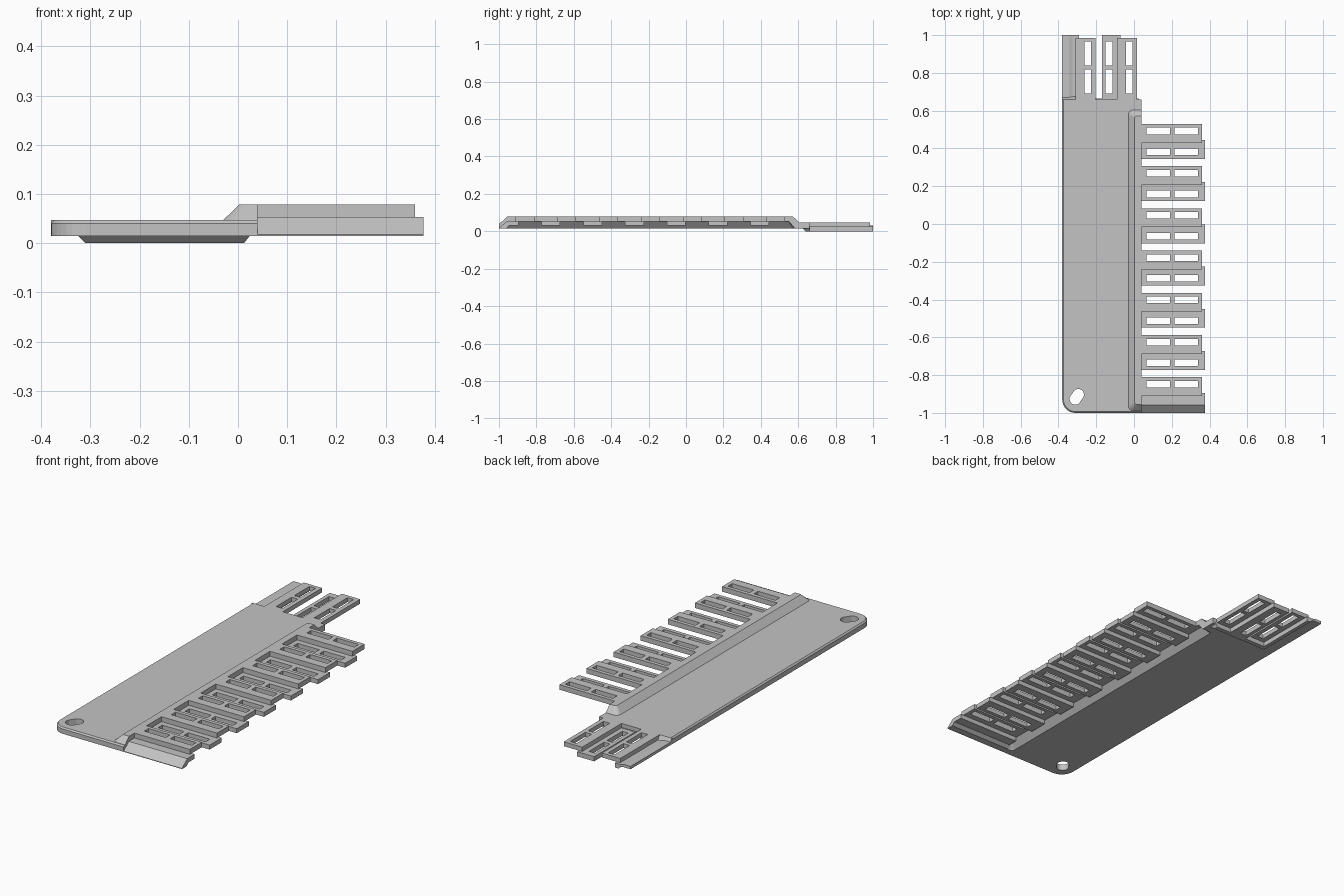
import bpy, bmesh, math
from mathutils import Vector

cube = bpy.data.objects.get("Cube")
if cube:
    bpy.data.objects.remove(cube, do_unlink=True)

GREY = (0.55, 0.55, 0.55, 1)
grey = bpy.data.materials.new("plain grey")
grey.use_nodes = True
grey.diffuse_color = GREY
grey.node_tree.nodes["Principled BSDF"].inputs["Base Color"].default_value = GREY


def finish(name, bm):
    bmesh.ops.recalc_face_normals(bm, faces=bm.faces)
    mesh = bpy.data.meshes.new(name)
    bm.to_mesh(mesh)
    bm.free()
    mesh.materials.append(grey)
    obj = bpy.data.objects.new(name, mesh)
    bpy.context.scene.collection.objects.link(obj)
    return obj


def loft(name, layers):
    """Solid through a stack of matching rings of 3D points."""
    bm = bmesh.new()
    rings = [[bm.verts.new(p) for p in ring] for ring in layers]
    n = len(rings[0])
    for a, b in zip(rings, rings[1:]):
        for i in range(n):
            j = (i + 1) % n
            bm.faces.new((a[i], a[j], b[j], b[i]))
    bm.faces.new(rings[0])
    bm.faces.new(rings[-1])
    return finish(name, bm)


def outline(x0, x1, y0, y1, z, r_front=0, r_back=0, steps=8):
    """Rectangle whose two left corners can be rounded."""
    ring = [(x1, y0, z), (x1, y1, z)]
    for r, cy, start in ((r_back, y1 - r_back, 90), (r_front, y0 + r_front, 180)):
        if not r:
            ring.append((x0, cy, z))
            continue
        for k in range(steps + 1):
            a = math.radians(start + 90 * k / steps)
            ring.append((x0 + r + r * math.cos(a), cy + r * math.sin(a), z))
    return ring


def slotted(name, xs, ys, z0, z1):
    """Flat finger; every odd grid cell in both directions is a slot."""
    bm = bmesh.new()
    grid = [[bm.verts.new((x, y, z0)) for y in ys] for x in xs]
    for i in range(len(xs) - 1):
        for j in range(len(ys) - 1):
            if not (i % 2 and j % 2):
                bm.faces.new((grid[i][j], grid[i + 1][j],
                              grid[i + 1][j + 1], grid[i][j + 1]))
    top = bmesh.ops.extrude_face_region(bm, geom=bm.faces[:])["geom"]
    bmesh.ops.translate(bm, vec=(0, 0, z1 - z0),
                        verts=[v for v in top if isinstance(v, bmesh.types.BMVert)])
    return finish(name, bm)


def extrude(name, profile, axis, a, b):
    """Extrude a 2D profile along x or y."""
    place = (lambda p, t: (t, *p)) if axis == "x" else (lambda p, t: (p[0], t, p[1]))
    return loft(name, [[place(p, t) for p in profile] for t in (a, b)])


def combine(obj, other, operation):
    """Boolean the helper into obj and discard the helper."""
    other.hide_render = True
    mod = obj.modifiers.new("combine", "BOOLEAN")
    mod.operation, mod.object, mod.solver = operation, other, "EXACT"
    graph = bpy.context.evaluated_depsgraph_get()
    mesh = bpy.data.meshes.new_from_object(obj.evaluated_get(graph))
    obj.modifiers.clear()
    obj.data = mesh
    bpy.data.objects.remove(other, do_unlink=True)


BASE, TOP = 0.015, 0.047
HIGH, MID, LOW = 0.079, 0.053, 0.03

# Main plate with a chamfered, rounded front corner
plate = loft("main_plate", [
    outline(-0.38, 0.04, -1, 0.66, BASE, r_front=0.07),
    outline(-0.38, 0.04, -1, 0.66, 0.04, r_front=0.07),
    outline(-0.373, 0.04, -0.993, 0.66, TOP, r_front=0.063)])

# Raised ridge along the comb side, hollow underneath
ridge = loft("ridge", [
    outline(-0.037, 0.04, -0.997, 0.612, 0.04, 0.03, 0.03),
    outline(0.003, 0.04, -0.955, 0.572, HIGH, 0.012, 0.012)])
combine(plate, ridge, "UNION")
hollow = loft("hollow", [
    outline(-0.025, 0.1, -0.975, 0.59, 0.005, 0.02, 0.02),
    outline(0.015, 0.1, -0.935, 0.55, MID, 0.01, 0.01)])
combine(plate, hollow, "DIFFERENCE")

# Slanted hanging hole
centre, along = Vector((-0.303, -0.915)), math.radians(55)
ring = []
for k in range(24):
    a = 2 * math.pi * (k + 0.5) / 24
    shift = 0.014 if math.cos(a) > 0 else -0.014
    p = Vector((0.03 * math.cos(a) + shift, 0.03 * math.sin(a)))
    c, s = math.cos(along), math.sin(along)
    ring.append((centre.x + c * p.x - s * p.y, centre.y + s * p.x + c * p.y))
hole = loft("hole", [[(x, y, z) for x, y in ring] for z in (-0.1, 0.2)])
combine(plate, hole, "DIFFERENCE")

# Side comb: alternating high and low slotted fingers
for i in range(7):
    y = 0.53 - 0.2235 * i
    slots = [0.065, 0.19, 0.215, 0.34]
    slotted(f"high_side_finger_{i + 1}", [0.04] + slots + [0.36],
            [y - 0.1, y - 0.055, y - 0.02, y], MID, HIGH)
    if i < 6:
        slotted(f"low_side_finger_{i + 1}", [0.018] + slots + [0.377],
                [y - 0.185, y - 0.165, y - 0.13, y - 0.085], LOW, MID + 0.0005)

# Last low finger slopes down to the base at the front
extrude("front_slope", [(-1, BASE), (-1, 0.018), (-0.958, MID + 0.0005), (-0.896, MID + 0.0005),
                        (-0.896, LOW), (-0.945, LOW), (-0.962, BASE)], "x", 0.018, 0.377)

# Back comb: high fingers level with the plate, low ones beneath
back_slots = [0.69, 0.817, 0.84, 0.965]
for i, x in enumerate((-0.31, -0.09)):
    slotted(f"high_back_finger_{i + 1}", [x, x + 0.047, x + 0.083, x + 0.106],
            [0.66] + back_slots + [0.985], 0.024, TOP)
slotted("low_back_finger", [-0.17, -0.15, -0.115, -0.072],
        [0.645] + back_slots + [1], 0, 0.0245)

# Outer low finger with a sloped edge rising to the base
extrude("back_edge_finger", [(-0.38, BASE), (-0.325, BASE), (-0.31, 0), (-0.29, 0),
                             (-0.29, 0.0245), (-0.325, 0.0245), (-0.345, 0.03),
                             (-0.38, 0.03)], "y", 0.65, 1)
# Short ramp from the plate down to the outer finger
extrude("back_edge_ramp", [(0.655, BASE), (0.655, TOP), (0.66, TOP), (0.674, 0.024),
                           (0.674, BASE)], "x", -0.38, -0.31)

# Sloped step under the plate that carries the back comb
loft("back_step", [outline(-0.31, 0.012, 0.64, 0.664, 0),
                   outline(-0.325, 0.025, 0.622, 0.664, BASE + 0.001),
                   outline(-0.325, 0.025, 0.622, 0.664, 0.026)])
